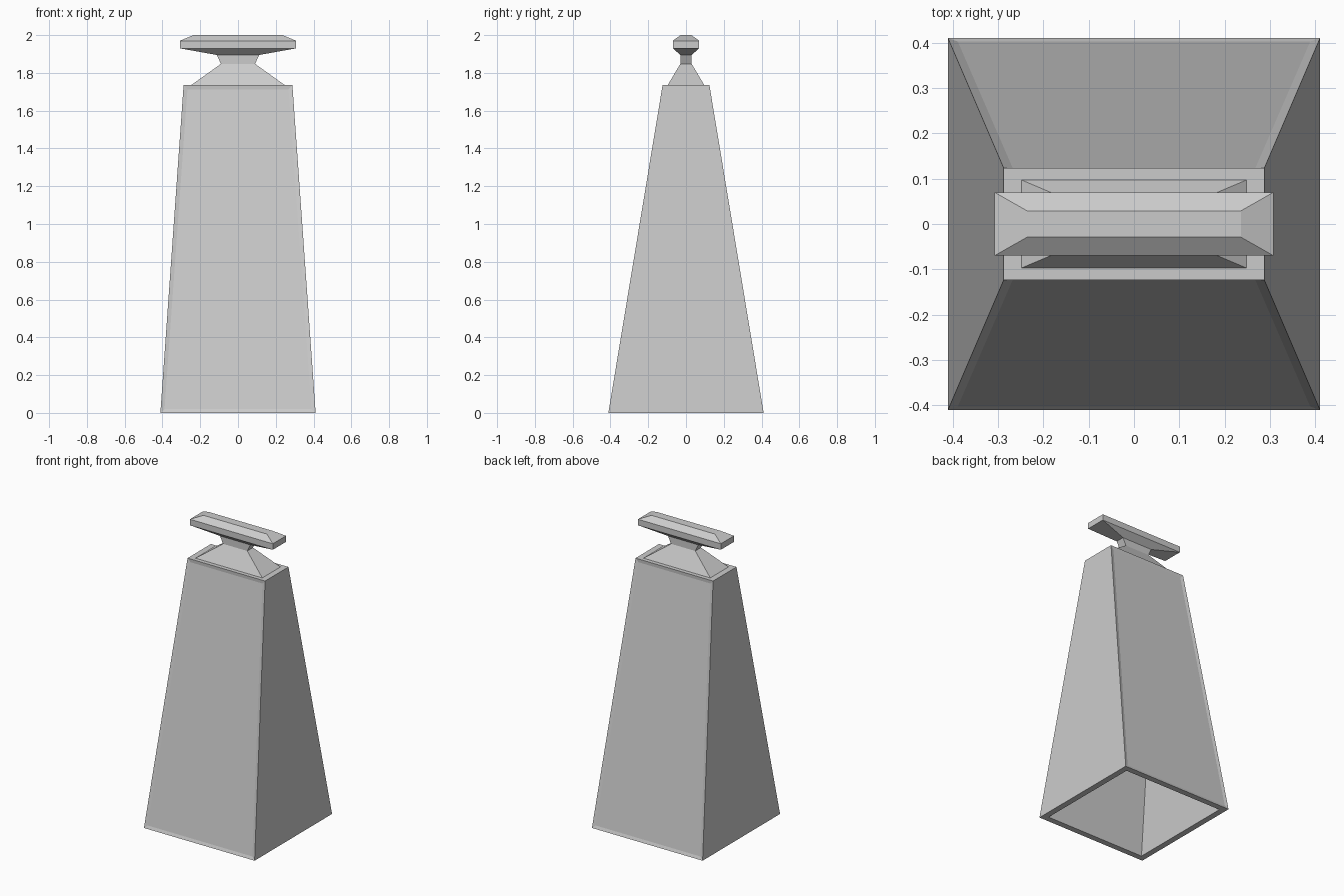
import bpy, bmesh

if "Cube" in bpy.data.objects:
    bpy.data.objects.remove(bpy.data.objects["Cube"])


def loft(name, rings, panels=False):
    """Skin a stack of rectangles (half_x, half_y, z), capped at both ends."""
    bm = bmesh.new()
    loops = [[bm.verts.new((sx * x, sy * y, z))
              for sx, sy in ((-1, -1), (1, -1), (1, 1), (-1, 1))]
             for x, y, z in rings]
    sides = []
    for a, b in zip(loops, loops[1:]):
        for i in range(4):
            j = (i + 1) % 4
            sides.append(bm.faces.new((a[i], a[j], b[j], b[i])))
    bm.faces.new(loops[0])
    bm.faces.new(loops[-1])
    bmesh.ops.recalc_face_normals(bm, faces=bm.faces[:])
    if panels:
        # Shallow recessed panels on the broad front and back
        bmesh.ops.inset_individual(bm, faces=[sides[0], sides[2]],
                                   thickness=0.03, depth=-0.005)
    mesh = bpy.data.meshes.new(name)
    bm.to_mesh(mesh)
    bm.free()
    obj = bpy.data.objects.new(name, mesh)
    bpy.context.collection.objects.link(obj)
    return obj


# Hollow tapered body, open underneath
loft("body", [
    (0.288, 0.124, 1.735), (0.411, 0.411, 0.0),
    (0.371, 0.371, 0.0), (0.251, 0.088, 1.695)], panels=True)

# Shoulder, waist and flat bevelled handle
loft("neck_and_handle", [
    (0.248, 0.097, 1.735), (0.09, 0.03, 1.848), (0.113, 0.03, 1.895),
    (0.308, 0.07, 1.93), (0.308, 0.07, 1.97), (0.236, 0.029, 2.0)])
